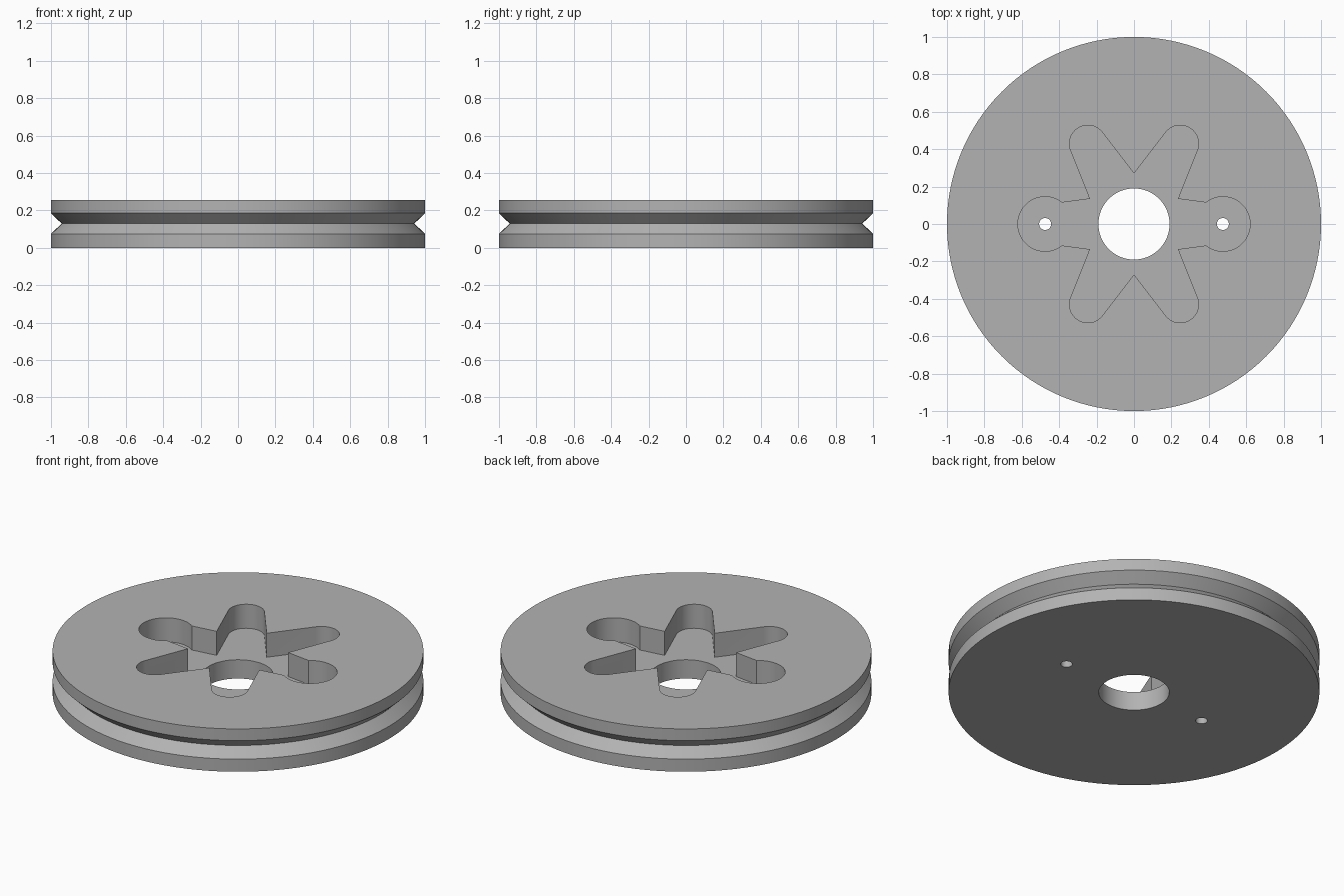
import bpy, bmesh
from math import sin, cos, pi, atan2, radians
from mathutils import Vector

cube = bpy.data.objects.get("Cube")
if cube:
    bpy.data.objects.remove(cube)

HEIGHT, FLOOR = 0.255, 0.112
SEGMENTS = 128

grey = bpy.data.materials.new("plain grey")
grey.use_nodes = True
grey.diffuse_color = (0.45, 0.45, 0.45, 1)
grey.node_tree.nodes["Principled BSDF"].inputs["Base Color"].default_value = (0.45, 0.45, 0.45, 1)


def make_object(name, bm):
    bmesh.ops.recalc_face_normals(bm, faces=bm.faces)
    mesh = bpy.data.meshes.new(name)
    bm.to_mesh(mesh)
    bm.free()
    mesh.materials.append(grey)
    obj = bpy.data.objects.new(name, mesh)
    bpy.context.collection.objects.link(obj)
    return obj


def lathe(name, profile):
    """Revolve a closed (radius, height) profile around z."""
    bm = bmesh.new()
    rings = [[bm.verts.new((r * cos(2 * pi * i / SEGMENTS), r * sin(2 * pi * i / SEGMENTS), z))
              for r, z in profile] for i in range(SEGMENTS)]
    n = len(profile)
    for i, ring in enumerate(rings):
        nxt = rings[(i + 1) % SEGMENTS]
        for j in range(n):
            k = (j + 1) % n
            bm.faces.new((ring[j], nxt[j], nxt[k], ring[k]))
    return make_object(name, bm)


def prism(name, outline, z0, z1):
    bm = bmesh.new()
    face = bm.faces.new([bm.verts.new((x, y, z0)) for x, y in outline])
    top = bmesh.ops.extrude_face_region(bm, geom=[face])["geom"]
    bmesh.ops.translate(bm, vec=(0, 0, z1 - z0),
                        verts=[v for v in top if isinstance(v, bmesh.types.BMVert)])
    return make_object(name, bm)


def arc(cx, cy, r, start, end, steps):
    return [(cx + r * cos(a), cy + r * sin(a))
            for a in (start + (end - start) * i / steps for i in range(steps + 1))]


# Grooved wheel with a central bore
wheel = lathe("pulley_wheel", [
    (0.19, 0), (1, 0), (1, 0.075), (0.943, 0.13), (1, 0.185), (1, HEIGHT), (0.19, HEIGHT)])

# Star-shaped pocket: one quarter outline, mirrored to all four
lobe_start = atan2(0.115, -0.09)
quarter = arc(0.475, 0, 0.146, 0, lobe_start, 24)
quarter += [(0.235, 0.135)]
quarter += arc(0.247, 0.43, 0.098, radians(-22), radians(142.5), 24)
quarter += [(0, 0.27)]
upper = quarter + [(-x, y) for x, y in reversed(quarter[:-1])]
outline = upper + [(x, -y) for x, y in reversed(upper[1:-1])]
cutters = [prism("pocket_cutter", outline, FLOOR, HEIGHT + 0.1)]

# Two pin holes through the pocket floor
for side in (-1, 1):
    circle = arc(side * 0.475, 0, 0.032, 0, 2 * pi, 32)[:-1]
    cutters.append(prism("pin_hole_cutter", circle, -0.1, HEIGHT + 0.2))

# Cut the wheel, then drop the cutters
for cutter in cutters:
    cutter.hide_render = True
    cut = wheel.modifiers.new(cutter.name, 'BOOLEAN')
    cut.operation = 'DIFFERENCE'
    cut.solver = 'EXACT'
    cut.object = cutter
bpy.context.view_layer.update()
result = bpy.data.meshes.new_from_object(wheel.evaluated_get(bpy.context.evaluated_depsgraph_get()))
wheel.modifiers.clear()
wheel.data = result
for cutter in cutters:
    bpy.data.objects.remove(cutter)

# Smooth round walls, crisp rims
bpy.ops.object.select_all(action='DESELECT')
wheel.select_set(True)
bpy.context.view_layer.objects.active = wheel
bpy.ops.object.shade_smooth_by_angle(angle=radians(20))
